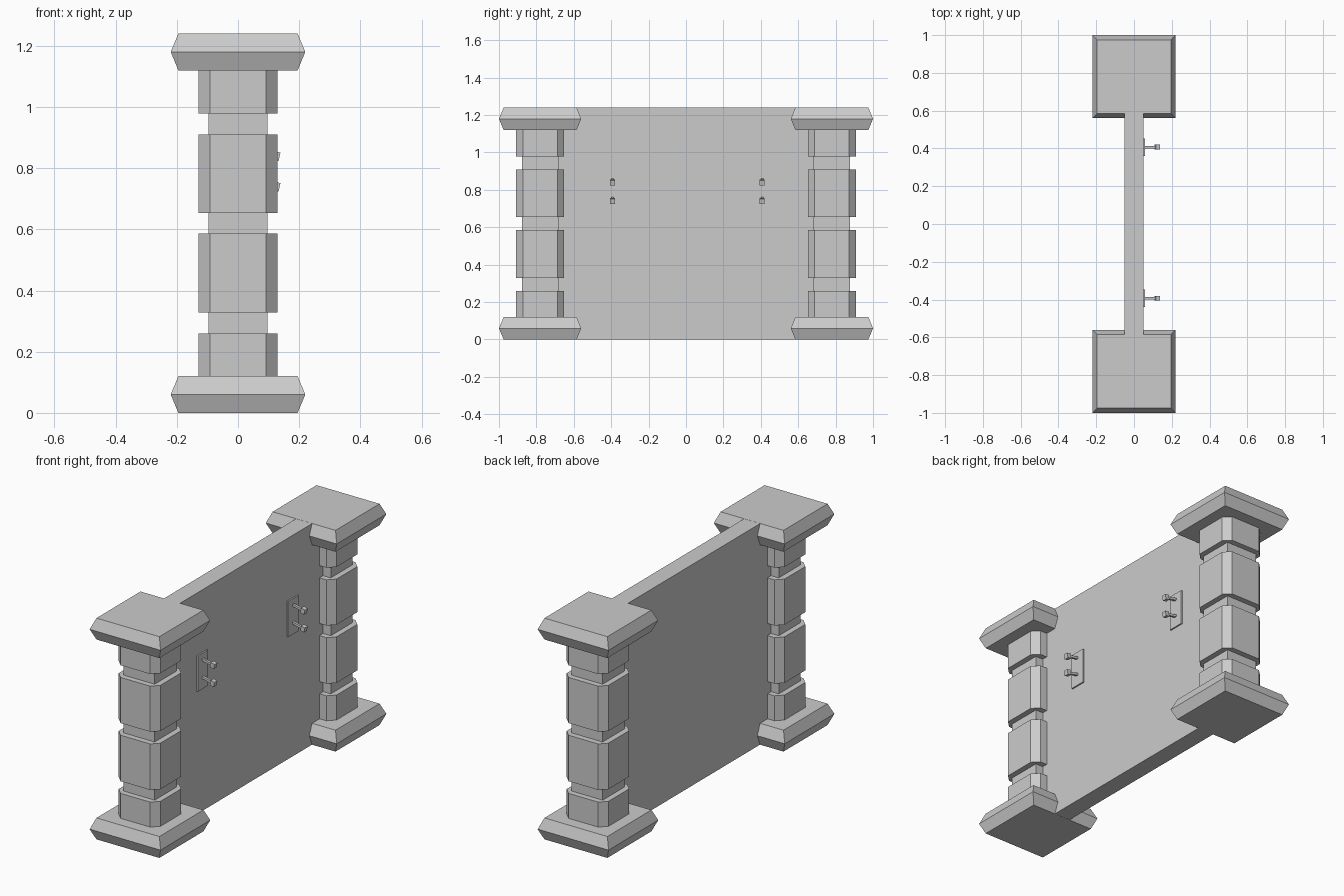
import bpy, bmesh
from math import radians
from mathutils import Matrix, Vector

if "Cube" in bpy.data.objects:
    bpy.data.objects.remove(bpy.data.objects["Cube"])


def finish(name, bm):
    bmesh.ops.recalc_face_normals(bm, faces=bm.faces)
    mesh = bpy.data.meshes.new(name)
    bm.to_mesh(mesh)
    bm.free()
    obj = bpy.data.objects.new(name, mesh)
    bpy.context.collection.objects.link(obj)
    return obj


def outline(half, cut=0.0):
    """Square outline, optionally with cut corners."""
    a, b = half, half - cut
    if cut == 0:
        return [(a, a), (-a, a), (-a, -a), (a, -a)]
    return [(a, b), (b, a), (-b, a), (-a, b), (-a, -b), (-b, -a), (b, -a), (a, -b)]


def stack(name, cy, levels, cut=0.0):
    """Closed solid through square sections given as (half width, z)."""
    bm = bmesh.new()
    rings = [[bm.verts.new((x, y + cy, z)) for x, y in outline(h, cut)] for h, z in levels]
    for lo, hi in zip(rings, rings[1:]):
        n = len(lo)
        for i in range(n):
            bm.faces.new((lo[i], lo[(i + 1) % n], hi[(i + 1) % n], hi[i]))
    bm.faces.new(rings[0])
    bm.faces.new(rings[-1])
    return finish(name, bm)


def add_box(bm, centre, size, frame=Matrix.Identity(4)):
    m = frame @ Matrix.Translation(centre) @ Matrix.Diagonal(Vector((*size, 1)))
    bmesh.ops.create_cube(bm, size=1, matrix=m)


def box(name, lo, hi):
    bm = bmesh.new()
    lo, hi = Vector(lo), Vector(hi)
    add_box(bm, (lo + hi) / 2, hi - lo)
    return finish(name, bm)


# Wall panel running between the two pillars
box("wall_panel", (-0.05, -0.69, 0.0005), (0.05, 0.69, 1.2395))

# Pillars: bevelled plinth and cap, square core, four chamfered blocks
blocks = [(0.12, 0.26), (0.328, 0.586), (0.654, 0.91), (0.978, 1.12)]
for side, cy in (("front", -0.78), ("back", 0.78)):
    for part, z in (("plinth", 0.0), ("cap", 1.12)):
        stack(f"{side}_{part}", cy, [(0.195, z), (0.22, z + 0.06), (0.195, z + 0.12)])
    stack(f"{side}_pillar_core", cy, [(0.097, 0.11), (0.097, 1.13)])
    for i, (z0, z1) in enumerate(blocks):
        stack(f"{side}_pillar_block_{i + 1}", cy, [(0.129, z0), (0.129, z1)], 0.037)

# Hook plates on the right face, each with two slightly drooping pegs
for side, cy in (("front", -0.393), ("back", 0.407)):
    box(f"{side}_hook_plate", (0.045, cy - 0.046, 0.69), (0.058, cy + 0.046, 0.89))
    for label, z in (("lower", 0.74), ("upper", 0.84)):
        bm = bmesh.new()
        tip = Matrix.Translation((0.124, cy, z)) @ Matrix.Rotation(radians(12), 4, 'Y')
        add_box(bm, (-0.035, 0, 0), (0.07, 0.013, 0.013), tip)
        add_box(bm, (0, 0, 0), (0.024, 0.026, 0.028), tip)
        finish(f"{side}_{label}_peg", bm)
